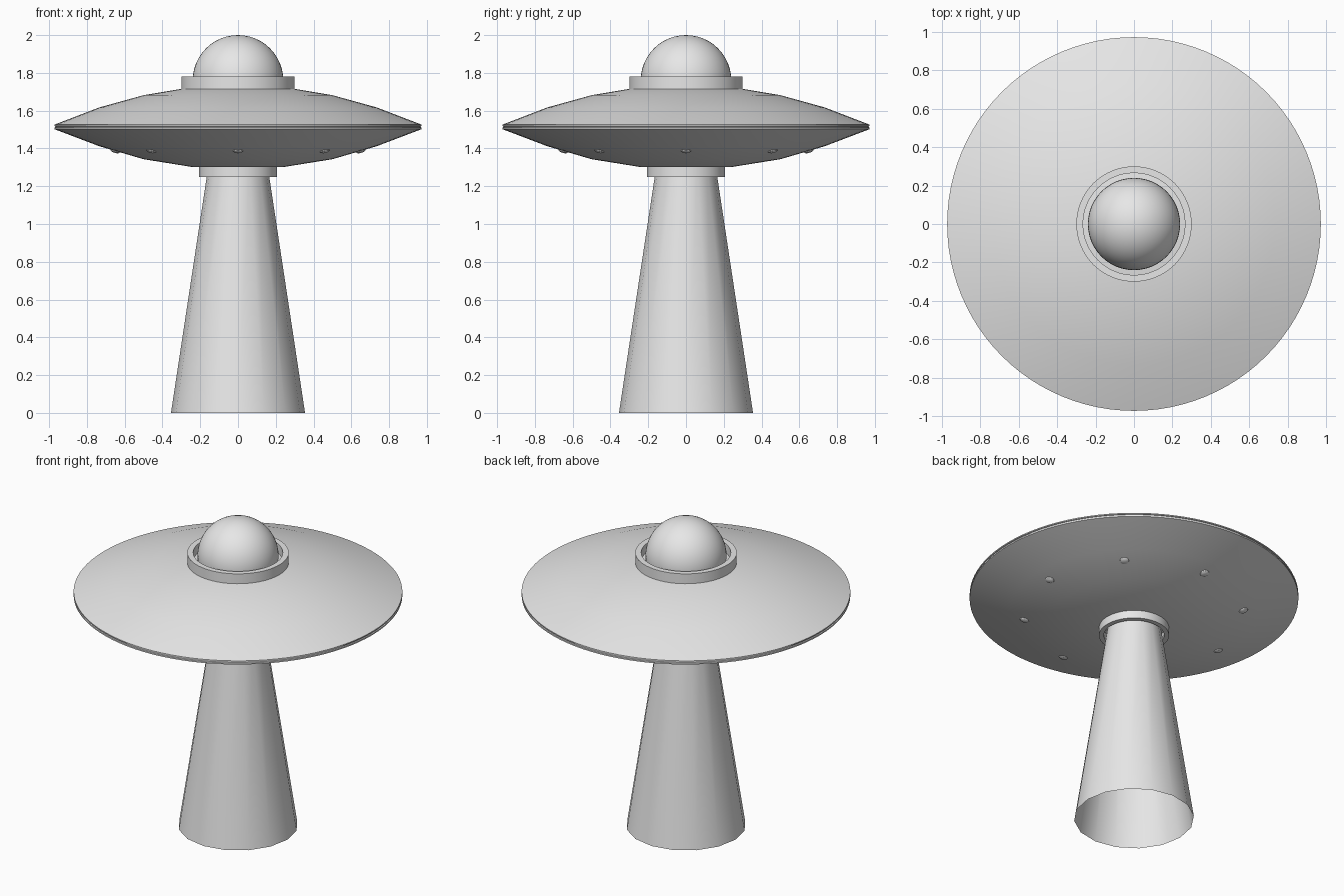
import bpy
import bmesh
import math
from mathutils import Matrix

if "Cube" in bpy.data.objects:
    bpy.data.objects.remove(bpy.data.objects["Cube"])

grey = bpy.data.materials.new("light_grey")
grey.diffuse_color = (0.8, 0.8, 0.8, 1)
grey.use_nodes = True
grey.node_tree.nodes["Principled BSDF"].inputs["Base Color"].default_value = grey.diffuse_color


def finish(name, bm):
    """Turn a bmesh into a smooth-shaded grey object that keeps its sharp edges."""
    mesh = bpy.data.meshes.new(name)
    bm.to_mesh(mesh)
    bm.free()
    mesh.materials.append(grey)
    obj = bpy.data.objects.new(name, mesh)
    bpy.context.collection.objects.link(obj)
    bpy.ops.object.select_all(action='DESELECT')
    obj.select_set(True)
    bpy.context.view_layer.objects.active = obj
    bpy.ops.object.shade_smooth_by_angle(angle=math.radians(30))
    return obj


def lathe(name, profile, sides, closed=False):
    """Spin a radius/height profile, listed bottom to top on the outside."""
    bm = bmesh.new()
    rings = []
    for r, z in profile:
        if r == 0:
            rings.append([bm.verts.new((0, 0, z))] * sides)
        else:
            rings.append([bm.verts.new((r * math.cos(2 * math.pi * i / sides),
                                        r * math.sin(2 * math.pi * i / sides), z))
                          for i in range(sides)])
    pairs = list(zip(rings, rings[1:]))
    if closed:
        pairs.append((rings[-1], rings[0]))
    for a, b in pairs:
        for i in range(sides):
            j = (i + 1) % sides
            corners = list(dict.fromkeys((a[i], a[j], b[j], b[i])))
            bm.faces.new(corners)
    return finish(name, bm)


def ring(name, outer, inner, low, high):
    """Square-section ring."""
    return lathe(name, [(outer, low), (outer, high), (inner, high), (inner, low)], 64, True)


# Saucer hull with a fine groove round the rim
lathe("saucer_hull", [(0, 1.293), (0.25, 1.303), (0.5, 1.343), (0.735, 1.412),
                      (0.972, 1.502), (0.972, 1.511), (0.966, 1.513),
                      (0.966, 1.517), (0.972, 1.519), (0.972, 1.526),
                      (0.735, 1.617), (0.5, 1.682), (0.25, 1.724), (0, 1.735)], 96)

# Collars above and below the hull
ring("dome_collar", 0.30, 0.265, 1.70, 1.78)
ring("beam_collar", 0.207, 0.178, 1.25, 1.31)

# Round cockpit dome
bm = bmesh.new()
bmesh.ops.create_uvsphere(bm, u_segments=48, v_segments=24, radius=0.24,
                          matrix=Matrix.Translation((0, 0, 1.76)))
finish("cockpit_dome", bm)

# Open-ended flared beam
lathe("light_beam", [(0.355, 0), (0.158, 1.30)], 16)

# Eight flattened lamps under the hull, tilted to its slope
bm = bmesh.new()
for k in range(8):
    place = (Matrix.Rotation(k * math.pi / 4, 4, 'Z')
             @ Matrix.Translation((0.65, 0, 1.387))
             @ Matrix.Rotation(-math.radians(16), 4, 'Y')
             @ Matrix.Diagonal((1, 1, 0.4, 1)))
    bmesh.ops.create_uvsphere(bm, u_segments=16, v_segments=8, radius=0.027, matrix=place)
finish("hull_lamps", bm)
